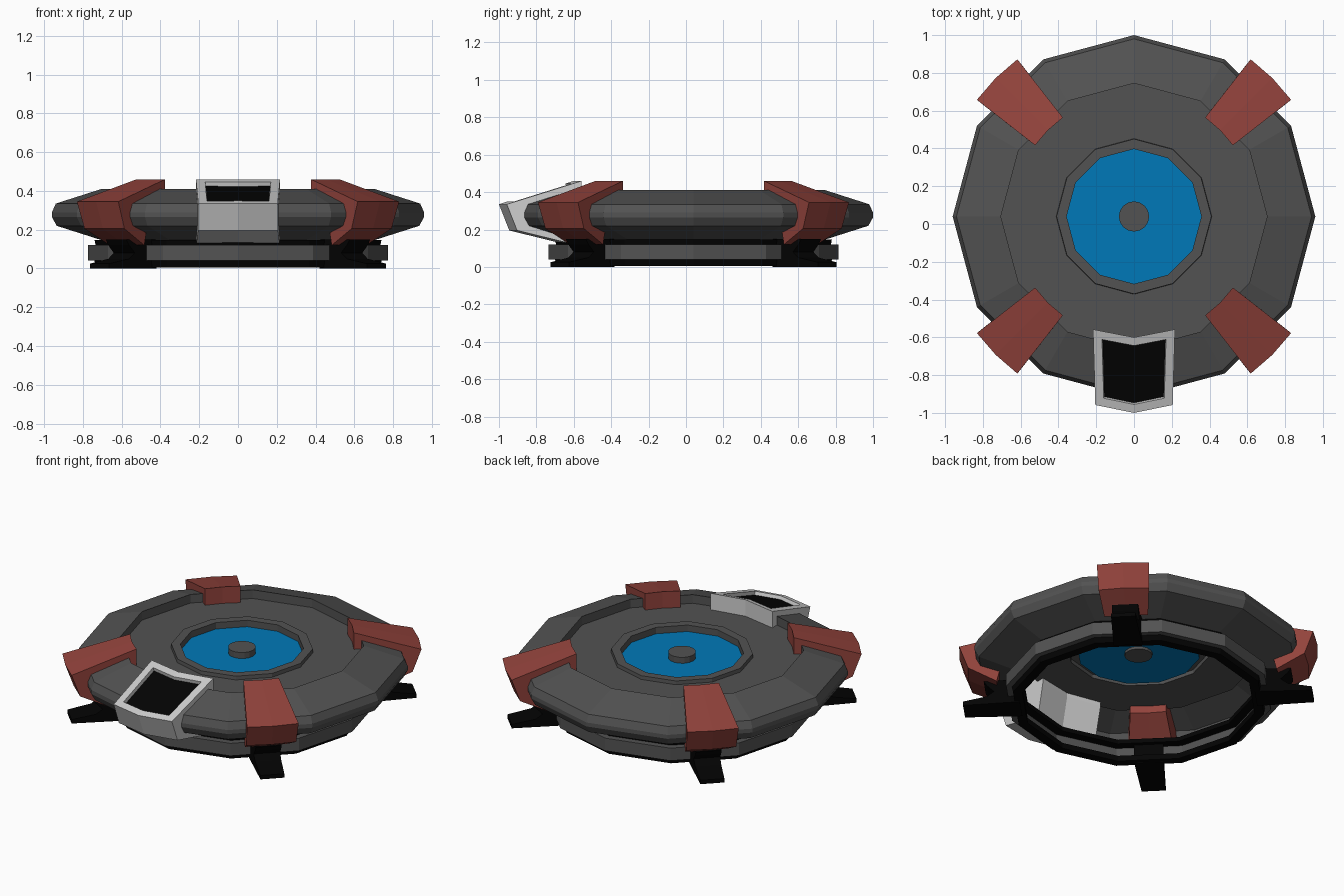
import bpy, bmesh, math

if "Cube" in bpy.data.objects:
    bpy.data.objects.remove(bpy.data.objects["Cube"])

CY = 0.04  # disc centre in y


def mat(name, c):
    m = bpy.data.materials.new(name)
    m.diffuse_color = (*c, 1)
    m.use_nodes = True
    m.node_tree.nodes["Principled BSDF"].inputs["Base Color"].default_value = m.diffuse_color
    return m


GREY = mat("dark grey", (0.085, 0.085, 0.085))
BLUE = mat("blue", (0.0, 0.19, 0.48))
RED = mat("dull red", (0.29, 0.056, 0.045))
LIGHT = mat("light grey", (0.62, 0.62, 0.62))
BLACK = mat("black", (0.001, 0.001, 0.001))


def finish(name, bm, *mats):
    bmesh.ops.recalc_face_normals(bm, faces=bm.faces[:])
    me = bpy.data.meshes.new(name)
    bm.to_mesh(me)
    bm.free()
    for m in mats:
        me.materials.append(m)
    ob = bpy.data.objects.new(name, me)
    bpy.context.collection.objects.link(ob)
    return ob


def lathe(name, prof, m, closed=False, sides=12):
    """Turn an (r, z) profile around the disc centre."""
    bm = bmesh.new()
    rings = []
    for r, z in prof:
        rings.append([bm.verts.new((r * math.cos(2 * math.pi * i / sides),
                                    CY + r * math.sin(2 * math.pi * i / sides), z))
                      for i in range(sides)])
    pairs = list(zip(rings, rings[1:]))
    if closed:
        pairs.append((rings[-1], rings[0]))
    for a, b in pairs:
        for i in range(sides):
            j = (i + 1) % sides
            bm.faces.new((a[i], a[j], b[j], b[i]))
    return finish(name, bm, m)


def disc(name, r, z, m, depth=0, sides=12):
    bm = bmesh.new()
    top = [bm.verts.new((r * math.cos(2 * math.pi * i / sides),
                         CY + r * math.sin(2 * math.pi * i / sides), z)) for i in range(sides)]
    f = bm.faces.new(top)
    if depth:
        g = bmesh.ops.extrude_face_region(bm, geom=[f], use_keep_orig=True)
        vs = [v for v in g["geom"] if isinstance(v, bmesh.types.BMVert)]
        bmesh.ops.translate(bm, verts=vs, vec=(0, 0, -depth))
    return finish(name, bm, m)


def sweep(prof, place, n):
    """Solid made of n copies of an (r, z) profile; place(k, r) gives x, y."""
    bm = bmesh.new()
    st = [[bm.verts.new((*place(k, r), z)) for r, z in prof] for k in range(n)]
    m = len(prof)
    for a, b in zip(st, st[1:]):
        for i in range(m):
            j = (i + 1) % m
            bm.faces.new((a[i], a[j], b[j], b[i]))
    bm.faces.new(st[0])
    bm.faces.new(st[-1][::-1])
    bm.faces.ensure_lookup_table()
    return bm


# main saucer shell, open underneath
lathe("saucer_shell", [(0.70, 0.145), (0.935, 0.22), (0.96, 0.265), (0.96, 0.29), (0.94, 0.335),
                       (0.705, 0.41), (0.705, 0.355), (0.412, 0.355), (0.41, 0.378),
                       (0.357, 0.378), (0.357, 0.337)], GREY)
# blue centre and hub
disc("blue_centre", 0.357, 0.337, BLUE)
disc("centre_hub", 0.08, 0.375, GREY, depth=0.055, sides=16)

# base ring between two black hoops
lathe("base_ring", [(0.735, 0.04), (0.775, 0.04), (0.775, 0.12), (0.735, 0.12)], GREY, True)
for name, z0, z1 in (("lower_hoop", 0.005, 0.04), ("upper_hoop", 0.12, 0.147)):
    lathe(name, [(0.68, z0), (0.735, z0), (0.74, z1), (0.68, z1)], BLACK, True)

# four clamps and four legs on the diagonals
CLAMP = [(0.645, 0.46), (1.036, 0.345), (0.985, 0.205), (0.82, 0.12), (0.80, 0.20), (0.645, 0.31)]
LEG = [(0.68, 0.0), (1.01, 0.0), (1.01, 0.025), (0.87, 0.05), (0.83, 0.08),
       (0.87, 0.12), (0.89, 0.15), (0.68, 0.15)]
for name, deg in (("back_right", 45), ("back_left", 135), ("front_left", 225), ("front_right", 315)):
    a0 = math.radians(deg)

    def wedge(k, r):
        a = a0 + math.radians(8.4 + 2.2 * (1.036 - r)) * (k - 1)
        return r * math.cos(a), CY + r * math.sin(a)

    def bar(k, r):
        w = (0.085 - 0.015 * (r - 0.66) / 0.35) * (2 * k - 1)
        return (r * math.cos(a0) - w * math.sin(a0), CY + r * math.sin(a0) + w * math.cos(a0))

    finish(name + "_clamp", sweep(CLAMP, wedge, 3), RED)
    finish(name + "_leg", sweep(LEG, bar, 2), BLACK)

# front hatch: bent frame with a sunken black panel
HATCH = [(0.64, 0.46), (1.04, 0.335), (0.985, 0.195), (0.70, 0.125), (0.68, 0.15), (0.64, 0.33)]


def hatch_place(k, r):
    half = 0.205 + 0.03 * (1.04 - r)
    return half * (k - 1), CY - r + (0 if k == 1 else 0.042)


bm = sweep(HATCH, hatch_place, 3)
bmesh.ops.recalc_face_normals(bm, faces=bm.faces[:])
bm.normal_update()
top = [f for f in bm.faces if f.normal.z > 0.8 and f.calc_center_median().z > 0.38]
bmesh.ops.inset_region(bm, faces=top, thickness=0.046, use_even_offset=True)
bmesh.ops.inset_region(bm, faces=top, thickness=0.002, depth=-0.022, use_even_offset=True)
for f in top:
    f.material_index = 1
finish("front_hatch", bm, LIGHT, BLACK)
